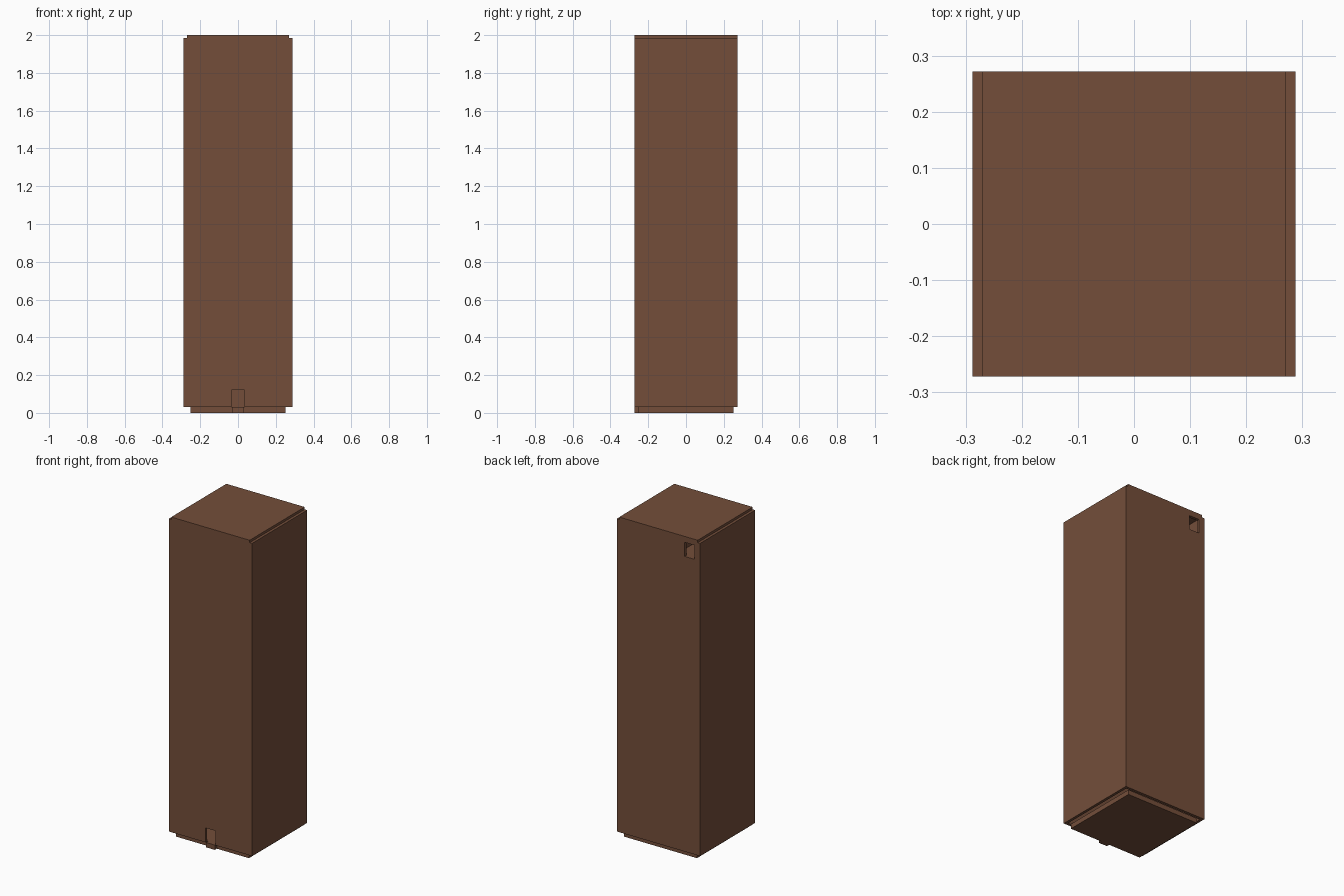
import bpy

if "Cube" in bpy.data.objects:
    bpy.data.objects.remove(bpy.data.objects["Cube"])

wood = bpy.data.materials.new("brown wood")
wood.diffuse_color = (0.174, 0.076, 0.042, 1)
wood.use_nodes = True
wood.node_tree.nodes["Principled BSDF"].inputs["Base Color"].default_value = wood.diffuse_color


def box(name, lo, hi):
    """Box between two opposite corners."""
    verts = [(x, y, z) for x in (lo[0], hi[0]) for y in (lo[1], hi[1]) for z in (lo[2], hi[2])]
    faces = [(0, 1, 3, 2), (4, 6, 7, 5), (0, 4, 5, 1), (2, 3, 7, 6), (0, 2, 6, 4), (1, 5, 7, 3)]
    mesh = bpy.data.meshes.new(name)
    mesh.from_pydata(verts, [], faces)
    mesh.materials.append(wood)
    obj = bpy.data.objects.new(name, mesh)
    bpy.context.collection.objects.link(obj)
    return obj


def cut(obj, name, lo, hi):
    """Cut a box-shaped opening."""
    cutter = box(name, lo, hi)
    cutter.hide_render = True
    cutter.hide_viewport = True
    mod = obj.modifiers.new(name, 'BOOLEAN')
    mod.object = cutter
    mod.operation = 'DIFFERENCE'
    mod.solver = 'EXACT'


SIDE, IN, D, T = 0.288, 0.271, 0.272, 0.018
Z0, Z1, TOP = 0.03, 1.985, 2.0

# Hollow body; the side walls stand slightly proud of the lid
body = box("body_walls", (-SIDE, -D, Z0), (SIDE, D, Z1))
cut(body, "inside_cutter", (-IN, -D + T, -0.1), (IN, D - T, 2.1))

# Doorway low at the front, vent high at the back
cut(body, "doorway_cutter", (-0.035, -0.35, -0.05), (0.035, -0.2, 0.12))
cut(body, "vent_cutter", (-0.25, 0.2, 1.875), (-0.18, 0.35, 1.963))

# Lid, floor and door sill
box("lid", (-IN, -D, Z1), (IN, D, TOP))
box("floor", (-0.252, -0.252, 0), (0.252, 0.252, Z0))
box("door_sill", (-0.03, -D, 0), (0.03, -0.252, Z0))

# Inner shelf and divider seen through the vent
box("inner_shelf", (-IN, -D + T, 1.857), (IN, D - T, 1.875))
box("inner_divider", (-0.125, -D + T, 1.875), (-0.107, D - T, Z1))
